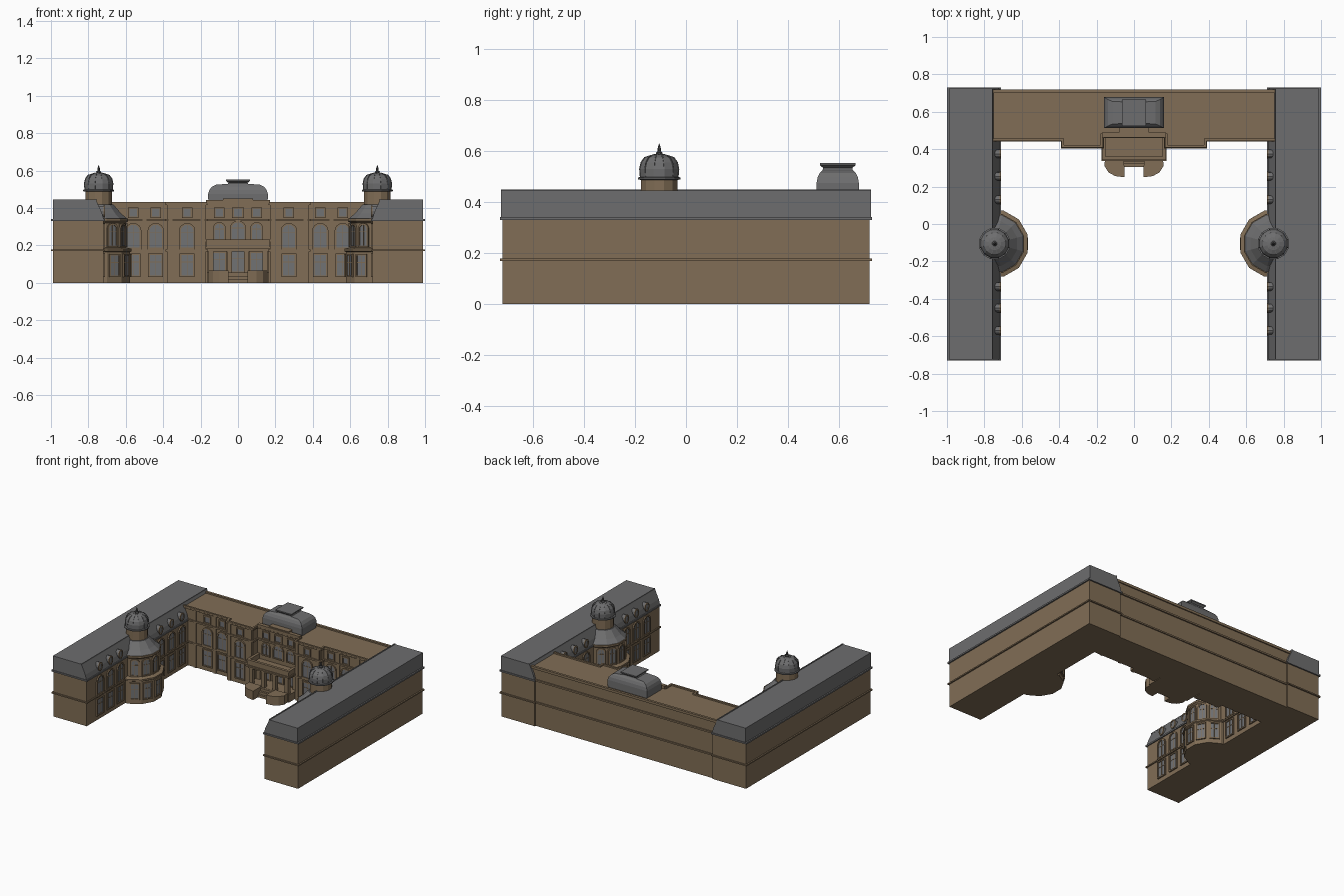
import bpy, bmesh, math
from mathutils import Matrix, Vector

if "Cube" in bpy.data.objects:
    bpy.data.objects.remove(bpy.data.objects["Cube"])


def material(name, rgb):
    m = bpy.data.materials.new(name)
    m.diffuse_color = (*rgb, 1)
    m.use_nodes = True
    m.node_tree.nodes["Principled BSDF"].inputs["Base Color"].default_value = m.diffuse_color
    return m


STONE = material("brown stone", (0.22, 0.155, 0.092))
ROOF = material("grey slate", (0.155, 0.155, 0.158))
GLASS = material("window grey", (0.165, 0.168, 0.175))
METAL = material("dark metal", (0.07, 0.07, 0.072))


def finish(bm, name, mat):
    bmesh.ops.recalc_face_normals(bm, faces=bm.faces)
    me = bpy.data.meshes.new(name)
    bm.to_mesh(me)
    bm.free()
    me.materials.append(mat)
    ob = bpy.data.objects.new(name, me)
    bpy.context.collection.objects.link(ob)
    return ob


def add_box(bm, x0, x1, y0, y1, z0, z1, mtx=Matrix()):
    m = mtx @ Matrix.Translation(((x0+x1)/2, (y0+y1)/2, (z0+z1)/2)) @ \
        Matrix.Diagonal((abs(x1-x0), abs(y1-y0), abs(z1-z0), 1))
    bmesh.ops.create_cube(bm, size=1, matrix=m)


def box(name, mat, *dims):
    bm = bmesh.new()
    add_box(bm, *dims)
    return finish(bm, name, mat)


def add_prism(bm, pts, vec):
    f = bm.faces.new([bm.verts.new(p) for p in pts])
    r = bmesh.ops.extrude_face_region(bm, geom=[f])
    bmesh.ops.translate(bm, vec=vec, verts=[v for v in r["geom"] if isinstance(v, bmesh.types.BMVert)])


def prism(name, mat, pts, vec):
    bm = bmesh.new()
    add_prism(bm, [Vector(p) for p in pts], Vector(vec))
    return finish(bm, name, mat)


def lathe(name, mat, cx, cy, profile, n=12, flat_x=True):
    """Faceted stack of rings from (radius, z) pairs."""
    bm = bmesh.new()
    off = 0.5 if flat_x else 0
    rings = [[bm.verts.new((cx+r*math.cos((i+off)*2*math.pi/n), cy+r*math.sin((i+off)*2*math.pi/n), z))
              for i in range(n)] for r, z in profile]
    for a, b in zip(rings, rings[1:]):
        for i in range(n):
            j = (i+1) % n
            bm.faces.new((a[i], a[j], b[j], b[i]))
    bm.faces.new(rings[0])
    bm.faces.new(rings[-1])
    return finish(bm, name, mat)


panes, frames = bmesh.new(), bmesh.new()


def outline(w, h, kind):
    if kind == "oval":
        return [(w/2*math.cos(t*math.pi/6), h/2+h/2*math.sin(t*math.pi/6)) for t in range(12)]
    pts = [(-w/2, 0), (w/2, 0)]
    if kind == "arch":
        return pts + [(w/2*math.cos(t*math.pi/8), h-w/2+w/2*math.sin(t*math.pi/8)) for t in range(9)]
    return pts + [(w/2, h), (-w/2, h)]


def window(x, y, z, deg, w, h, kind="rect", bars=True, depth=0.009):
    """Glass plate, raised surround and glazing bars on a wall facing deg."""
    m = Matrix.Translation((x, y, z)) @ Matrix.Rotation(math.radians(deg), 4, "Z")
    inner = outline(w, h, kind)
    b = 0.009
    outer = [(u*(w+2*b)/w, (v-h/2)*(h+2*b)/h+h/2) for u, v in inner]
    add_prism(panes, [m @ Vector((-0.002, u, v)) for u, v in inner], m.to_3x3() @ Vector((0.005, 0, 0)))
    loops = [[frames.verts.new(m @ Vector((d, u, v))) for u, v in pts]
             for d, pts in ((0, outer), (depth, outer), (depth, inner), (0, inner))]
    for k in range(4):
        a, c = loops[k], loops[(k+1) % 4]
        for i in range(len(a)):
            j = (i+1) % len(a)
            frames.faces.new((a[i], a[j], c[j], c[i]))
    if bars:
        add_box(frames, 0, 0.005, -0.002, 0.002, 0, h, m)
        add_box(frames, 0, 0.005, -w/2, w/2, h*0.64, h*0.64+0.004, m)


# --- side wings with corner towers ---
TY = -0.105
for s, side in ((-1, "left"), (1, "right")):
    box(side + "_wing_walls", STONE, s*0.72, s*0.99, -0.72, 0.72, 0, 0.335)
    for z, t in ((0.17, 0.009), (0.33, 0.011)):
        box(side + "_wing_cornice", STONE if z < 0.3 else ROOF, s*0.712, s*1.0, -0.73, 0.73, z, z+t)
    prof = [(0.99, 0.34), (0.718, 0.34), (0.728, 0.375), (0.76, 0.445), (0.99, 0.445)]
    prism(side + "_wing_roof", ROOF, [(s*x, -0.725, z) for x, z in prof], (0, 1.45, 0))
    box(side + "_roof_curb", ROOF, s*0.757, s*0.765, -0.725, 0.725, 0.44, 0.449)
    inward = 180 if s > 0 else 0
    # courtyard windows and oval dormers
    for y in (0.375, 0.255, 0.13, -0.335, -0.45, -0.57):
        window(s*0.72, y, 0.04, inward, 0.062, 0.11)
        window(s*0.72, y, 0.19, inward, 0.062, 0.12, "arch")
        bm = bmesh.new()
        add_prism(bm, [Vector((s*0.718, y+u, 0.355+v)) for u, v in outline(0.044, 0.056, "oval")],
                  Vector((s*0.04, 0, 0)))
        finish(bm, side + "_dormer", ROOF)
        window(s*0.718, y, 0.359, inward, 0.032, 0.046, "oval", False, 0.006)
    # polygonal stair tower
    cx = s*0.745
    lathe(side + "_tower_lower", STONE, cx, TY,
          [(0.174, 0), (0.174, 0.165), (0.183, 0.17), (0.183, 0.182), (0.15, 0.19)])
    lathe(side + "_tower_upper", STONE, cx, TY,
          [(0.15, 0.18), (0.15, 0.32), (0.163, 0.33), (0.163, 0.343), (0.14, 0.345)])
    lathe(side + "_tower_skirt_roof", ROOF, cx, TY, [(0.158, 0.343), (0.125, 0.37), (0.082, 0.418)])
    lathe(side + "_tower_drum", STONE, cx, TY, [(0.074, 0.40), (0.074, 0.488)])
    lathe(side + "_drum_cornice", ROOF, cx, TY, [(0.074, 0.487), (0.086, 0.49), (0.086, 0.497), (0.076, 0.499)])
    lathe(side + "_tower_dome", ROOF, cx, TY,
          [(0.077, 0.498), (0.079, 0.53), (0.073, 0.555), (0.058, 0.575), (0.035, 0.585), (0.012, 0.588)])
    lathe(side + "_finial", METAL, cx, TY,
          [(0.013, 0.585), (0.014, 0.594), (0.007, 0.6), (0.008, 0.608), (0.001, 0.63)], 8)
    for k in range(12):  # dome ribs follow the corners
        a = math.radians(15+30*k)
        bm = bmesh.new()
        path = [(0.078, 0.498), (0.081, 0.53), (0.075, 0.557), (0.06, 0.577), (0.02, 0.589), (0.02, 0.56), (0.05, 0.498)]
        t = Vector((-math.sin(a), math.cos(a), 0))*0.004
        add_prism(bm, [Vector((cx+r*math.cos(a), TY+r*math.sin(a), z))-t/2 for r, z in path], t)
        finish(bm, side + "_dome_rib", ROOF)
    for d in (-60, -30, 0, 30, 60):
        a = math.radians(inward+d)
        c, n = math.cos(a), math.sin(a)
        window(cx+0.168*c, TY+0.168*n, 0.04, inward+d, 0.05, 0.105)
        window(cx+0.145*c, TY+0.145*n, 0.2, inward+d, 0.045, 0.11, "arch")

# --- main range with stepped courtyard front ---
half = [(0.76, 0.45), (0.38, 0.45), (0.38, 0.415), (0.17, 0.415), (0.17, 0.47)]


def plan(o, z, back):
    h = [(0.76, 0.45-o), (0.38+o, 0.45-o), (0.38+o, 0.415-o), (0.17-o, 0.415-o), (0.17-o, 0.47-o)]
    return [(x, y, z) for x, y in h] + [(-x, y, z) for x, y in reversed(h)] + [(-0.76, back, z), (0.76, back, z)]


prism("main_walls", STONE, plan(0, 0, 0.71), (0, 0, 0.422))
for z, t, o in ((0.168, 0.011, 0.008), (0.33, 0.012, 0.01), (0.415, 0.008, 0.008)):
    prism("main_cornice", STONE, plan(o, z, 0.71+o), (0, 0, t))
# parapets
bm = bmesh.new()
add_box(bm, -0.76, 0.76, 0.7, 0.718, 0.42, 0.433)
for s in (-1, 1):
    add_box(bm, s*0.38, s*0.76, 0.443, 0.457, 0.42, 0.433)
    add_box(bm, s*0.17, s*0.388, 0.408, 0.422, 0.42, 0.433)
    add_box(bm, s*0.374, s*0.388, 0.408, 0.457, 0.42, 0.433)
    add_box(bm, s*0.165, s*0.179, 0.408, 0.485, 0.42, 0.433)
add_box(bm, -0.17, 0.17, 0.463, 0.49, 0.42, 0.443)
finish(bm, "main_parapet", STONE)

for s in (-1, 1):
    for x, y in ((0.56, 0.45), (0.44, 0.45), (0.272, 0.415)):
        window(s*x, y, 0.04, -90, 0.062, 0.108)
        window(s*x, y, 0.188, -90, 0.068, 0.122, "arch")
        window(s*x, y, 0.355, -90, 0.038, 0.04, bars=False)
    window(s*0.1, 0.47, 0.06, -90, 0.06, 0.1)
    window(s*0.1, 0.47, 0.235, -90, 0.05, 0.08, "arch")
    window(s*0.1, 0.47, 0.355, -90, 0.038, 0.04, bars=False)
    for x, y in ((0.5, 0.45), (0.66, 0.45), (0.36, 0.415), (0.19, 0.415)):  # pilasters
        box("pilaster", STONE, s*x-0.011, s*x+0.011, y-0.006, y+0.01, 0, 0.415)
window(0, 0.47, 0.06, -90, 0.07, 0.108)
window(0, 0.47, 0.235, -90, 0.07, 0.088, "arch")
window(0, 0.47, 0.355, -90, 0.045, 0.04, bars=False)

# --- entrance portico with balcony, piers and curved stair walls ---
box("portico_floor", STONE, -0.165, 0.165, 0.35, 0.475, 0, 0.055)
box("portico_entablature", STONE, -0.165, 0.165, 0.35, 0.475, 0.168, 0.188)
box("portico_cornice", STONE, -0.174, 0.174, 0.338, 0.475, 0.182, 0.193)
bm = bmesh.new()
add_box(bm, -0.168, 0.168, 0.345, 0.357, 0.19, 0.225)
add_box(bm, -0.172, 0.172, 0.341, 0.361, 0.222, 0.232)
for s in (-1, 1):
    add_box(bm, s*0.156, s*0.168, 0.345, 0.472, 0.19, 0.225)
    add_box(bm, s*0.152, s*0.172, 0.341, 0.472, 0.222, 0.232)
finish(bm, "balcony_parapet", STONE)
for s in (-1, 1):
    for x in (0.145, 0.045):
        box("portico_pier", STONE, s*x-0.014, s*x+0.014, 0.352, 0.38, 0.05, 0.17)
    box("portico_rear_pier", STONE, s*0.131, s*0.163, 0.44, 0.475, 0.05, 0.17)
    arc = [(0.055, 0.352), (0.155, 0.352), (0.158, 0.31), (0.135, 0.275), (0.1, 0.256), (0.052, 0.25), (0.052, 0.31)]
    prism("stair_wall", STONE, [(s*x, y, 0) for x, y in arc], (0, 0, 0.065))
for i in range(3):
    box("entrance_step", STONE, -0.055, 0.055, 0.305+i*0.015, 0.355, 0, 0.018*(i+1))

# --- central pavilion roof: cushion shape with flared cap ---
bm = bmesh.new()
rings = []
for a, b, z in ((0.158, 0.083, 0.42), (0.16, 0.083, 0.475), (0.153, 0.079, 0.497), (0.138, 0.07, 0.515),
                (0.115, 0.06, 0.525), (0.055, 0.058, 0.529), (0.052, 0.058, 0.535), (0.064, 0.07, 0.545), (0.064, 0.07, 0.553)):
    rings.append([bm.verts.new((i*a, 0.595+j*b, z)) for i, j in ((-1, -1), (1, -1), (1, 1), (-1, 1))])
for p, q in zip(rings, rings[1:]):
    for i in range(4):
        bm.faces.new((p[i], p[(i+1) % 4], q[(i+1) % 4], q[i]))
bm.faces.new(rings[0])
bm.faces.new(rings[-1])
finish(bm, "pavilion_roof", ROOF)
box("pavilion_dormer_base", STONE, -0.08, 0.08, 0.47, 0.525, 0.42, 0.45)

finish(panes, "window_panes", GLASS)
finish(frames, "window_surrounds", STONE)
